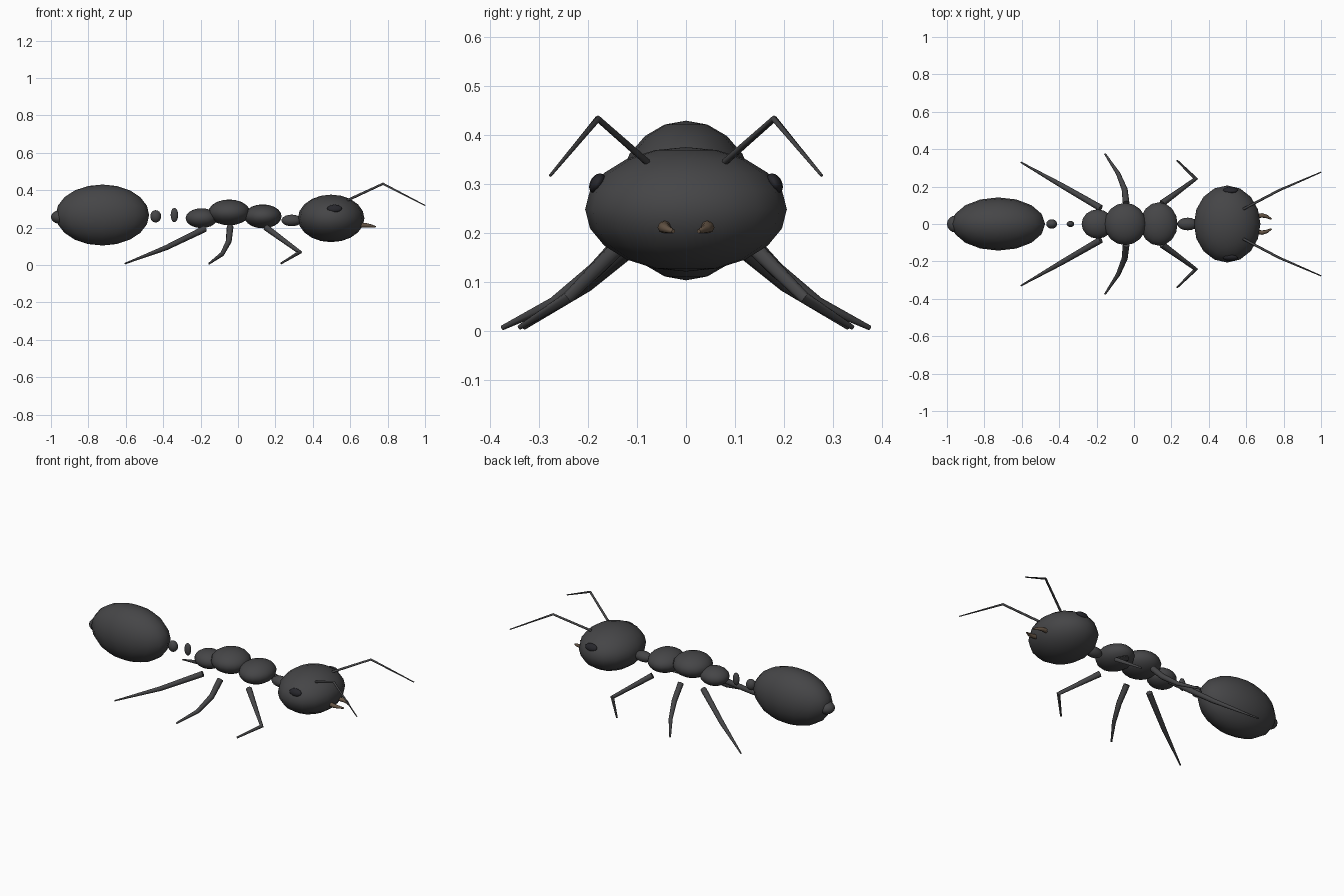
import bpy
import math

if "Cube" in bpy.data.objects:
    bpy.data.objects.remove(bpy.data.objects["Cube"])


def material(name, color):
    m = bpy.data.materials.new(name)
    m.diffuse_color = (*color, 1)
    m.use_nodes = True
    m.node_tree.nodes["Principled BSDF"].inputs["Base Color"].default_value = m.diffuse_color
    return m


BODY = material("dark_shell", (0.06, 0.06, 0.063))
EYE = material("eye_dark", (0.02, 0.02, 0.025))
HORN = material("brown_horn", (0.13, 0.09, 0.06))


def ellipsoid(name, loc, size, mat=BODY, rot=(0, 0, 0), segs=16, rings=10):
    bpy.ops.mesh.primitive_uv_sphere_add(segments=segs, ring_count=rings, location=loc, rotation=rot)
    o = bpy.context.object
    o.name = name
    o.scale = size
    o.data.materials.append(mat)
    bpy.ops.object.shade_smooth()
    return o


def tube(name, points, mat=BODY):
    """Tapered round limb through (x, y, z, radius) points."""
    c = bpy.data.curves.new(name, 'CURVE')
    c.dimensions = '3D'
    c.bevel_depth = 1
    c.bevel_resolution = 2
    c.use_fill_caps = True
    s = c.splines.new('POLY')
    s.points.add(len(points) - 1)
    for p, (x, y, z, r) in zip(s.points, points):
        p.co = (x, y, z, 1)
        p.radius = r
    s.use_smooth = True
    o = bpy.data.objects.new(name, c)
    bpy.context.collection.objects.link(o)
    c.materials.append(mat)
    bpy.ops.object.select_all(action='DESELECT')
    o.select_set(True)
    bpy.context.view_layer.objects.active = o
    bpy.ops.object.convert(target='MESH')
    bpy.ops.object.shade_smooth_by_angle(angle=math.radians(50))


# Body segments from tail to head
ellipsoid("abdomen", (-0.725, 0, 0.267), (0.25, 0.142, 0.163))
ellipsoid("abdomen_tip", (-0.952, 0, 0.256), (0.048, 0.046, 0.036))
ellipsoid("rear_waist_node", (-0.44, 0, 0.26), (0.029, 0.025, 0.033))
ellipsoid("front_waist_node", (-0.34, 0, 0.267), (0.02, 0.016, 0.038))
ellipsoid("rear_thorax", (-0.195, 0, 0.25), (0.085, 0.078, 0.053))
ellipsoid("middle_thorax", (-0.047, 0, 0.281), (0.112, 0.113, 0.069))
ellipsoid("front_thorax", (0.133, 0, 0.26), (0.1, 0.116, 0.064))
ellipsoid("neck", (0.287, 0, 0.238), (0.055, 0.034, 0.031))
ellipsoid("head", (0.498, 0, 0.249), (0.178, 0.206, 0.127))

# Legs on the +y side, mirrored below
LEGS = {
    "front_leg": [(0.15, 0.11, 0.2, 0.018), (0.33, 0.242, 0.068, 0.012), (0.23, 0.34, 0.008, 0.005)],
    "middle_leg": [(-0.042, 0.11, 0.205, 0.018), (-0.05, 0.185, 0.125, 0.016),
                   (-0.085, 0.27, 0.058, 0.012), (-0.155, 0.375, 0.007, 0.005)],
    "rear_leg": [(-0.178, 0.085, 0.193, 0.018), (-0.385, 0.205, 0.092, 0.014), (-0.605, 0.33, 0.007, 0.004)],
}
ANTENNA = [(0.585, 0.08, 0.346, 0.007), (0.775, 0.18, 0.434, 0.0065), (1.0, 0.277, 0.318, 0.003)]
JAW = [(0.635, 0.04, 0.215, 0.013), (0.685, 0.046, 0.212, 0.012),
       (0.71, 0.04, 0.209, 0.009), (0.735, 0.026, 0.204, 0.004)]

for side, label in ((1, "left"), (-1, "right")):
    def flip(pts):
        return [(x, y * side, z, r) for x, y, z, r in pts]
    for name, pts in LEGS.items():
        tube(f"{label}_{name}", flip(pts))
    tube(f"{label}_antenna", flip(ANTENNA))
    tube(f"{label}_mandible", flip(JAW), HORN)
    ellipsoid(f"{label}_eye", (0.516, side * 0.181, 0.302), (0.04, 0.015, 0.022), EYE,
              (side * math.radians(30), 0, 0), 12, 8)
